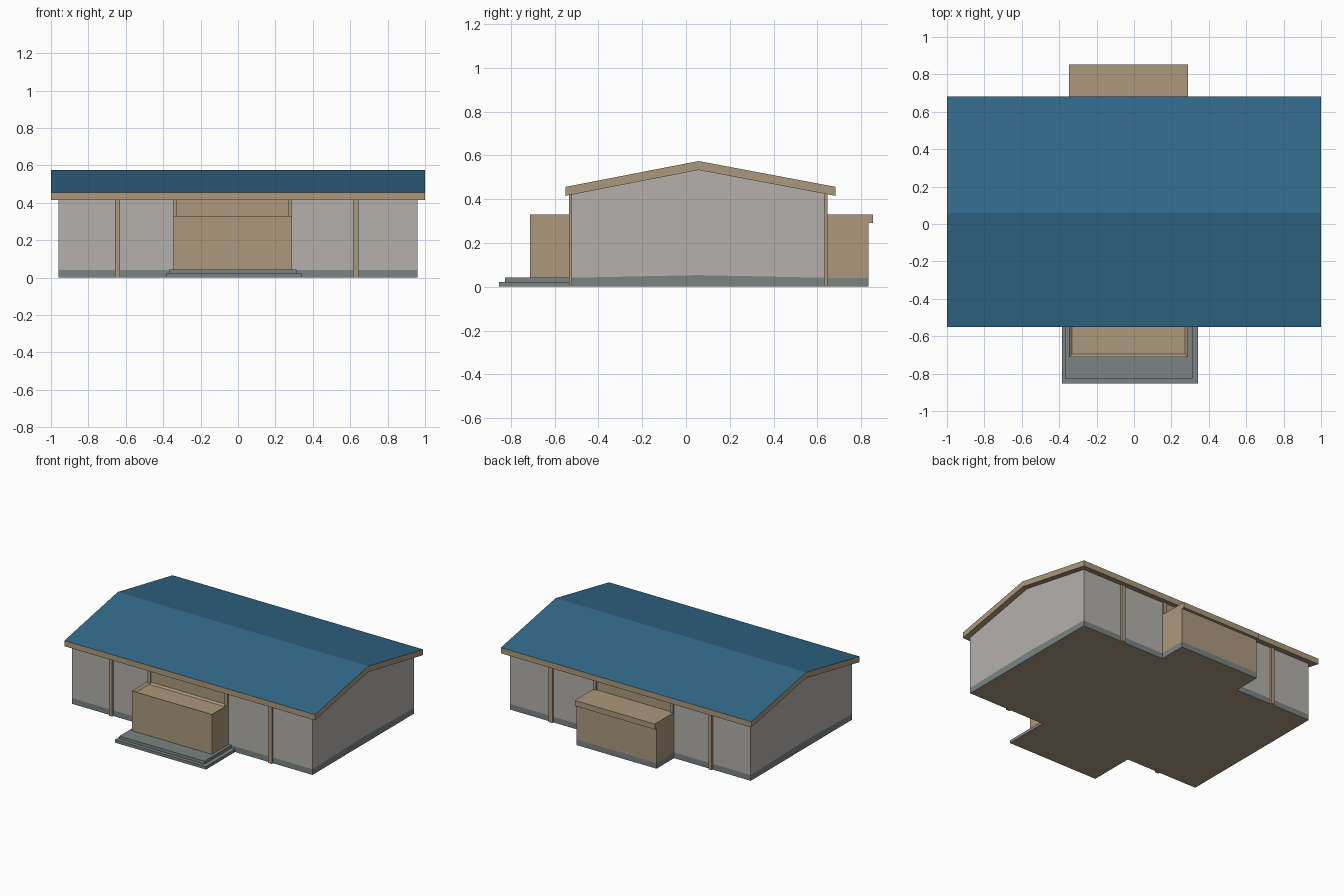
import bpy, bmesh

if "Cube" in bpy.data.objects:
    bpy.data.objects.remove(bpy.data.objects["Cube"])


def material(name, rgb):
    lin = [((c / 255 + 0.055) / 1.055) ** 2.4 for c in rgb]
    m = bpy.data.materials.new(name)
    m.diffuse_color = (*lin, 1)
    m.use_nodes = True
    m.node_tree.nodes["Principled BSDF"].inputs["Base Color"].default_value = m.diffuse_color
    return m


TAN = material("tan", (172, 152, 125))
WALL = material("pale_wall", (180, 176, 172))
GREY = material("slate_grey", (122, 131, 131))
BLUE = material("blue_roof", (50, 105, 138))


def finish(bm, name, mats, rule=None):
    """Turn a bmesh into an object; faces matching the rule get the second colour."""
    bmesh.ops.recalc_face_normals(bm, faces=bm.faces)
    bm.normal_update()
    for f in bm.faces:
        f.material_index = 1 if rule and rule(f) else 0
    me = bpy.data.meshes.new(name)
    bm.to_mesh(me)
    bm.free()
    for m in mats:
        me.materials.append(m)
    ob = bpy.data.objects.new(name, me)
    bpy.context.collection.objects.link(ob)
    return ob


def extrude_x(name, profile, x0, x1, mats, rule=None):
    """Extrude a (y, z) outline along x."""
    bm = bmesh.new()
    face = bm.faces.new([bm.verts.new((x0, y, z)) for y, z in profile])
    ext = bmesh.ops.extrude_face_region(bm, geom=[face])["geom"]
    bmesh.ops.translate(bm, vec=(x1 - x0, 0, 0),
                        verts=[v for v in ext if isinstance(v, bmesh.types.BMVert)])
    return finish(bm, name, mats, rule)


def box(name, x, y, z, mats, rule=None):
    prof = [(y[0], z[0]), (y[1], z[0]), (y[1], z[1]), (y[0], z[1])]
    return extrude_x(name, prof, x[0], x[1], mats, rule)


def faces_down(f):
    return f.normal.z < -0.5


def faces_up(f):
    return f.normal.z > 0.5


F, B, R = -0.522, 0.633, 0.0575      # front wall, back wall, ridge
BX = (-0.348, 0.29)                  # width of both extensions

# Main body: plinth and gabled walls
extrude_x("plinth", [(F, 0), (B, 0), (B, 0.041), (R, 0.053), (F, 0.041)],
          -0.96, 0.96, [GREY, TAN], faces_down)
extrude_x("walls", [(F, 0.041), (R, 0.053), (B, 0.041), (B, 0.435), (R, 0.55), (F, 0.435)],
          -0.96, 0.96, [WALL])

# Gable roof, blue on top and tan on edges
t = 0.041
top = [(-0.55, 0.456), (R, 0.574), (0.683, 0.456)]
extrude_x("roof", top + [(y, z - t) for y, z in reversed(top)], -1, 1, [TAN, BLUE], faces_up)

# Pilasters and tan wall panels on front and back
for side, wall, out in (("front", F, F - 0.013), ("back", B, B + 0.013)):
    ys = sorted((wall, out))
    for tag, x0, x1 in (("left", -0.657, -0.63), ("right", 0.615, 0.645)):
        box(f"{side}_{tag}_pilaster", (x0, x1), ys, (0, 0.425), [TAN])
    for tag, x0, x1 in (("left", BX[0], -0.325), ("right", 0.266, BX[1])):
        box(f"{side}_{tag}_door_post", (x0, x1), ys, (0.05, 0.425), [TAN])
    mid = wall + (out - wall) * 0.3
    box(f"{side}_upper_panel", (-0.325, 0.266), sorted((wall, mid)), (0.05, 0.425), [TAN])

# Front porch with a recessed top
porch = box("front_porch", BX, (-0.712, F), (0.041, 0.33), [TAN])
bm = bmesh.new()
bm.from_mesh(porch.data)
lid = max(bm.faces, key=lambda f: f.calc_center_median().z)
bmesh.ops.inset_region(bm, faces=[lid], thickness=0.023)
bmesh.ops.translate(bm, vec=(0, 0, -0.015), verts=lid.verts)
bm.to_mesh(porch.data)
bm.free()

# Front steps
box("lower_step", (-0.385, 0.342), (-0.853, F), (0, 0.021), [GREY, TAN], faces_down)
box("upper_step", (-0.368, 0.312), (-0.827, F), (0.021, 0.042), [GREY])

# Back extension with overhanging slab
box("back_plinth", BX, (B, 0.833), (0, 0.041), [GREY, TAN], faces_down)
box("back_room", BX, (B, 0.833), (0.041, 0.29), [TAN])
box("back_slab", BX, (B, 0.853), (0.29, 0.33), [TAN])
